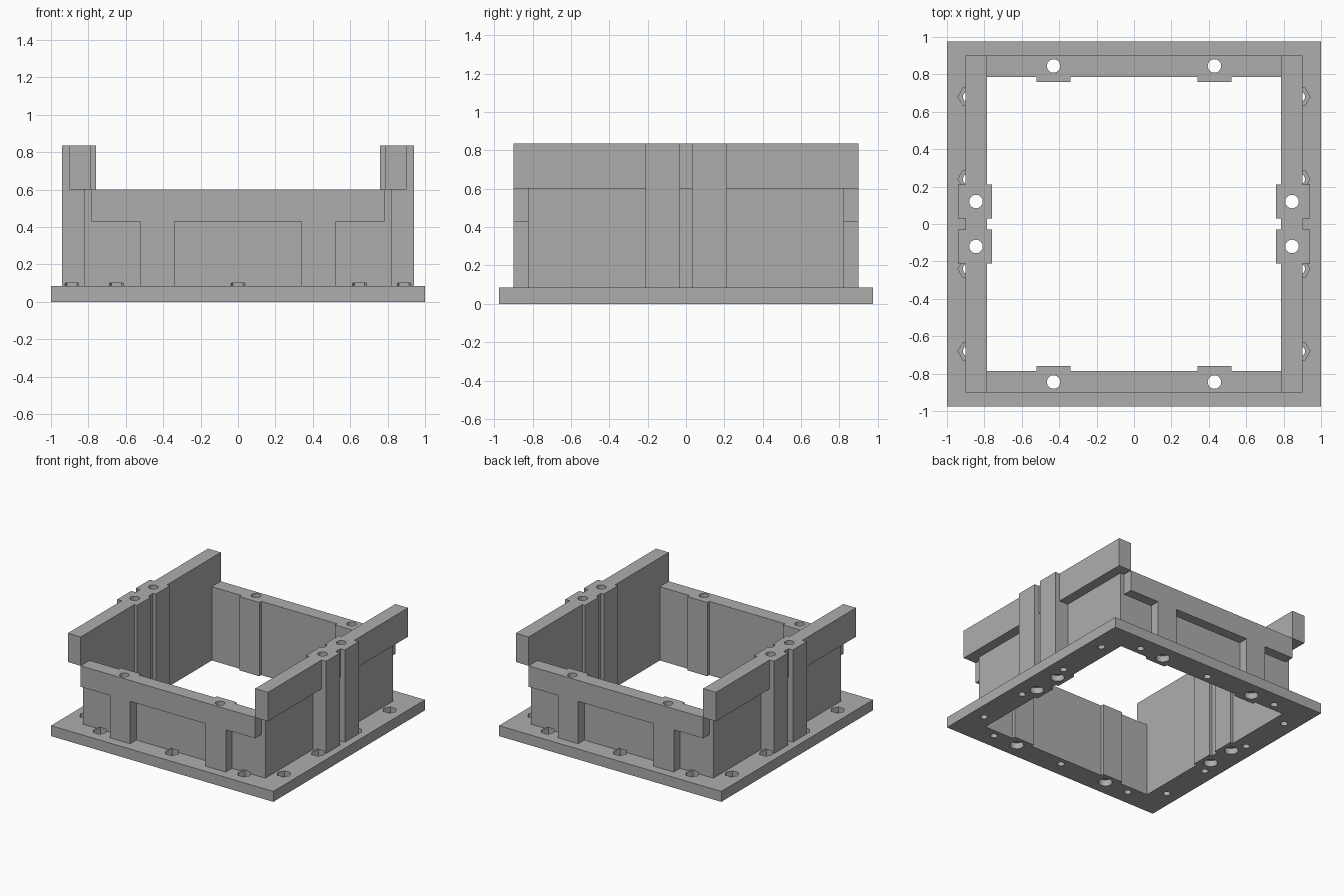
import bpy, math
from mathutils import Matrix

cube = bpy.data.objects.get("Cube")
if cube:
    bpy.data.objects.remove(cube, do_unlink=True)

import bmesh

grey = bpy.data.materials.new("plain grey")
grey.use_nodes = True
colour = (0.42, 0.42, 0.42, 1)
grey.diffuse_color = colour
grey.node_tree.nodes["Principled BSDF"].inputs["Base Color"].default_value = colour

PLATE = 0.085    # plate thickness
LEDGE = 0.6      # top of front and back walls
TOP = 0.835      # top of side rails
IN, SKIN, OUT = 0.785, 0.82, 0.9   # wall inner face, thin face, rail face


def finish(name, bm):
    mesh = bpy.data.meshes.new(name)
    bm.to_mesh(mesh)
    bm.free()
    mesh.materials.append(grey)
    ob = bpy.data.objects.new(name, mesh)
    bpy.context.collection.objects.link(ob)
    return ob


def box(name, x, y, z):
    bm = bmesh.new()
    bmesh.ops.create_cube(bm, size=1)
    for v in bm.verts:
        for i, (a, b) in enumerate((x, y, z)):
            v.co[i] = a if v.co[i] < 0 else b
    return finish(name, bm)


def prisms(name, centres, radius, z0, z1, sides):
    bm = bmesh.new()
    for x, y in centres:
        bmesh.ops.create_cone(
            bm, cap_ends=True, segments=sides, radius1=radius, radius2=radius,
            depth=z1 - z0,
            matrix=Matrix.Translation((x, y, (z0 + z1) / 2))
            @ Matrix.Rotation(math.pi / 2, 4, "Z"))
    ob = finish(name, bm)
    ob.hide_render = True
    return ob


def combine(ob, others, operation, discard=True):
    for other in others:
        mod = ob.modifiers.new("combine", "BOOLEAN")
        mod.operation = operation
        mod.solver = "EXACT"
        mod.object = other
    bpy.context.view_layer.update()
    graph = bpy.context.evaluated_depsgraph_get()
    mesh = bpy.data.meshes.new_from_object(ob.evaluated_get(graph))
    ob.modifiers.clear()
    ob.data = mesh
    if discard:
        for other in others:
            bpy.data.objects.remove(other, do_unlink=True)


def span(a, b, sign):
    return tuple(sorted((a * sign, b * sign)))


# Screw bores, head recesses, small holes and hexagonal nut pockets
signs = (-1, 1)
bores = [(sx * x, sy * y) for x, y in ((0.43, 0.845), (0.845, 0.12))
         for sx in signs for sy in signs]
nuts = [(sx * 0.888, sy * y) for y in (0.24, 0.68) for sx in signs for sy in signs]
nuts += [(x, sy * 0.848) for x in (-0.65, 0, 0.65) for sy in signs]
cutters = [
    prisms("screw_bores", bores, 0.036, -0.1, 1, 32),
    prisms("head_recesses", bores, 0.052, -0.1, 0.05, 32),
    prisms("nut_holes", nuts, 0.027, -0.1, 0.09, 24),
    prisms("nut_pockets", nuts, 0.053, 0.04, 0.1, 6),
]
# Turn the pockets so their corners point along x
pockets = cutters[3].data
corner = max(v.co.x for v in pockets.vertices)
if corner < 0.888 + 0.052:
    for v in pockets.vertices:
        cx, cy = min(nuts, key=lambda c: (c[0] - v.co.x) ** 2 + (c[1] - v.co.y) ** 2)
        dx, dy = v.co.x - cx, v.co.y - cy
        v.co.x, v.co.y = cx + dy, cy - dx

parts = []

# Base plate with a square opening and the feet of the pillars
plate = box("base_plate", (-1, 1), (-0.975, 0.975), (0, PLATE))
combine(plate, [box("opening", (-IN, IN), (-IN, IN), (-1, 1))], "DIFFERENCE")
feet = []
for s in signs:
    for t in signs:
        feet.append(box("foot", span(0.34, 0.52, t), span(0.76, OUT, s), (0, PLATE)))
        feet.append(box("foot", span(0.76, 0.94, s), span(0.03, 0.21, t), (0, PLATE)))
combine(plate, feet, "UNION")
parts.append(plate)

# Front and back walls: thin skin, overhanging rail, two flush pillars
for name, s in (("front_wall", -1), ("back_wall", 1)):
    wall = box(name, (-IN, IN), span(IN, SKIN, s), (PLATE, LEDGE))
    extra = [box("rail", (-IN, IN), span(IN, OUT, s), (0.43, LEDGE))]
    extra += [box("pillar", span(0.34, 0.52, t), span(0.76, OUT, s), (PLATE, LEDGE))
              for t in signs]
    combine(wall, extra, "UNION")
    parts.append(wall)

# Side walls: thin skin, tall rail, two proud pillars near the middle
for name, s in (("right_wall", -1), ("left_wall", 1)):
    wall = box(name, span(IN, SKIN, s), (-SKIN, SKIN), (PLATE, LEDGE))
    extra = [box("rail", span(IN, OUT, s), (-OUT, OUT), (LEDGE, TOP))]
    extra += [box("pillar", span(0.76, 0.94, s), span(0.03, 0.21, t), (PLATE, TOP))
              for t in signs]
    combine(wall, extra, "UNION")
    parts.append(wall)

# Drill every part with the shared cutters
for part in parts:
    combine(part, cutters, "DIFFERENCE", discard=False)
for cutter in cutters:
    bpy.data.objects.remove(cutter, do_unlink=True)
